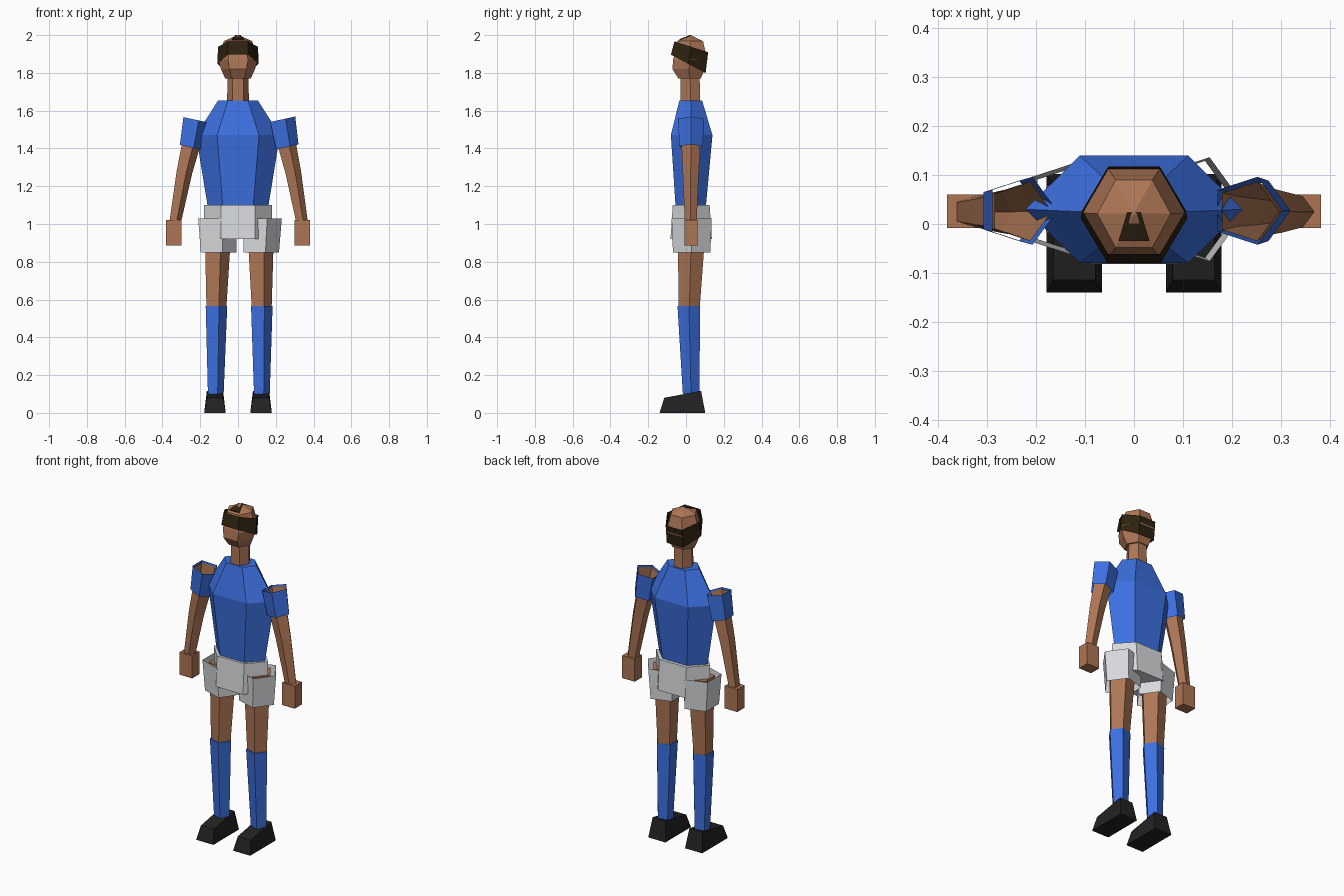
import bpy, bmesh, math

if "Cube" in bpy.data.objects:
    bpy.data.objects.remove(bpy.data.objects["Cube"])


def material(name, rgb):
    m = bpy.data.materials.new(name)
    m.diffuse_color = (*rgb, 1)
    m.use_nodes = True
    m.node_tree.nodes["Principled BSDF"].inputs["Base Color"].default_value = m.diffuse_color
    return m


SKIN = material("skin", (0.42, 0.18, 0.09))
BLUE = material("blue_cloth", (0.045, 0.16, 0.74))
WHITE = material("white_cloth", (0.68, 0.69, 0.71))
BLACK = material("black_shoe", (0.016, 0.016, 0.016))
HAIR = material("dark_hair", (0.027, 0.016, 0.005))


def finish(name, bm, mat, closed=True):
    if closed:
        bmesh.ops.recalc_face_normals(bm, faces=bm.faces[:])
    me = bpy.data.meshes.new(name)
    bm.to_mesh(me)
    bm.free()
    me.materials.append(mat)
    ob = bpy.data.objects.new(name, me)
    bpy.context.collection.objects.link(ob)
    return ob


def loft(name, mat, n, rings, caps=True):
    """Rings run bottom to top: (x, y, z, rx, ry, slope along x, slope along y)."""
    bm = bmesh.new()
    loops = []
    for x, y, z, rx, ry, sx, sy in rings:
        loop = []
        for i in range(n):
            a = 2 * math.pi * i / n
            dx, dy = rx * math.cos(a), ry * math.sin(a)
            loop.append(bm.verts.new((x + dx, y + dy, z + sx * dx + sy * dy)))
        loops.append(loop)
    for a, b in zip(loops, loops[1:]):
        for i in range(n):
            j = (i + 1) % n
            bm.faces.new((a[i], a[j], b[j], b[i]))
    if caps:
        bm.faces.new(loops[0][::-1])
        bm.faces.new(loops[-1])
    return finish(name, bm, mat, caps)


def hexa(name, mat, rings):
    """Six-sided upright part from (half width, y front, y back, z)."""
    return loft(name, mat, 6, [
        (0, (f + b) / 2, z, w, (b - f) / 2 / math.sin(math.pi / 3), 0, 0)
        for w, f, b, z in rings])


def limb(name, mat, rings, slope=0, caps=False):
    """Five-sided tube from (x, y, z, radius)."""
    return loft(name, mat, 5, [(x, y, z, r, r, slope, 0) for x, y, z, r in rings], caps)


def block(name, mat, low, high):
    """Box between two rectangles given as four corners each."""
    bm = bmesh.new()
    a = [bm.verts.new(p) for p in low]
    b = [bm.verts.new(p) for p in high]
    bm.faces.new(a[::-1])
    bm.faces.new(b)
    for i in range(4):
        j = (i + 1) % 4
        bm.faces.new((a[i], a[j], b[j], b[i]))
    return finish(name, bm, mat)


def rect(x, hw, y0, y1, z0, z1):
    return [(x - hw, y0, z0), (x + hw, y0, z0), (x + hw, y1, z1), (x - hw, y1, z1)]


# Trunk
hexa("shirt", BLUE, [(0.16, -0.055, 0.105, 1.09), (0.222, -0.08, 0.14, 1.47),
                     (0.105, -0.035, 0.085, 1.655)])
hexa("shorts_hip", WHITE, [(0.18, -0.082, 0.137, 0.92), (0.18, -0.07, 0.125, 1.10)])
hexa("neck", SKIN, [(0.058, -0.028, 0.075, 1.64), (0.055, -0.028, 0.072, 1.79)])

# Head, with a nearly pointed crown
hexa("head", SKIN, [(0.068, -0.04, 0.078, 1.77), (0.09, -0.072, 0.10, 1.82),
                    (0.105, -0.068, 0.113, 1.87), (0.075, -0.048, 0.09, 1.968),
                    (0.004, 0.018, 0.026, 2.0)])

# Tilted hair band and the small forelock plate on the crown
loft("hair_band", HAIR, 6, [(0, 0.012, 1.848, 0.109, 0.106, 0, -0.53),
                            (0, 0.028, 1.938, 0.106, 0.103, 0, -0.32)], caps=False)
block("forelock", HAIR,
      [(-0.032, -0.035, 1.971), (0.032, -0.035, 1.971), (0.014, 0.024, 1.997), (-0.014, 0.024, 1.997)],
      [(-0.032, -0.035, 1.979), (0.032, -0.035, 1.979), (0.014, 0.024, 2.0), (-0.014, 0.024, 2.0)])

for s, side in ((-1, "left"), (1, "right")):
    # Arm
    limb(f"{side}_sleeve", BLUE, [(s * 0.255, 0.027, 1.407, 0.065),
                                  (s * 0.23, 0.027, 1.553, 0.073)], s * 0.22)
    limb(f"{side}_arm", SKIN, [(s * 0.336, 0.025, 1.01, 0.033), (s * 0.288, 0.025, 1.275, 0.045),
                               (s * 0.256, 0.026, 1.41, 0.052), (s * 0.232, 0.026, 1.545, 0.064)],
         s * 0.2)
    block(f"{side}_hand", SKIN, rect(s * 0.34, 0.042, -0.008, 0.06, 0.885, 0.885),
          rect(s * 0.34, 0.042, -0.008, 0.06, 1.02, 1.02))

    # Leg
    limb(f"{side}_shorts_leg", WHITE, [(s * 0.113, 0.03, 0.85, 0.104),
                                       (s * 0.12, 0.03, 1.03, 0.112)])
    limb(f"{side}_thigh", SKIN, [(s * 0.12, 0.017, 0.55, 0.058), (s * 0.115, 0.026, 0.85, 0.072),
                                 (s * 0.115, 0.03, 1.02, 0.08)], caps=True)
    limb(f"{side}_sock", BLUE, [(s * 0.122, 0.027, 0.10, 0.046),
                                (s * 0.12, 0.015, 0.565, 0.063)], caps=True)
    block(f"{side}_shoe", BLACK, rect(s * 0.122, 0.057, -0.14, 0.102, 0, 0),
          rect(s * 0.122, 0.043, -0.115, 0.08, 0.08, 0.116))
